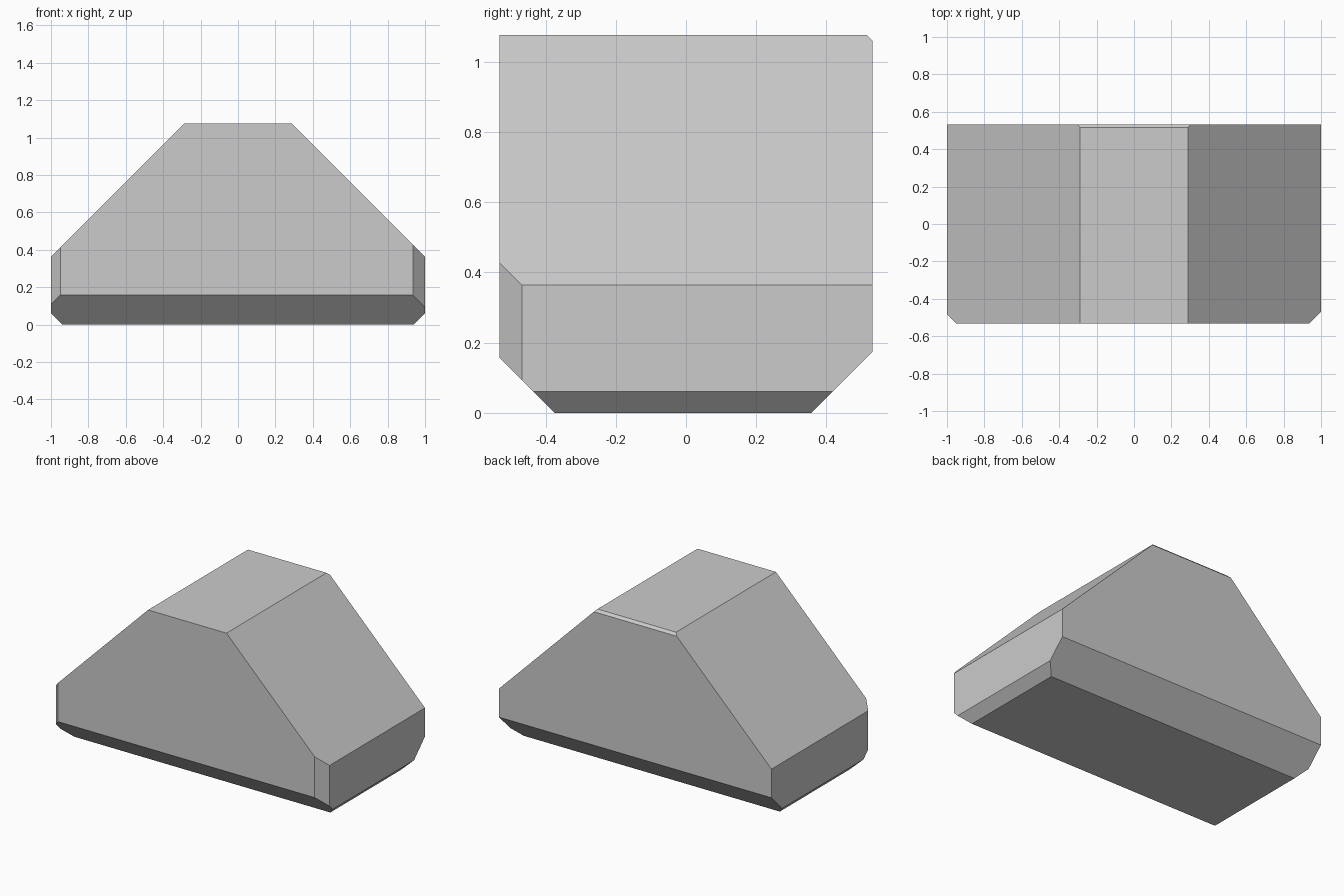
import bpy, bmesh
from mathutils import Vector

if "Cube" in bpy.data.objects:
    bpy.data.objects.remove(bpy.data.objects["Cube"])

HALF_X, HALF_Y, HEIGHT = 1.0, 0.532, 1.076


def cut(bm, normal, dist):
    """Slice off everything where point . normal > dist and cap the opening."""
    n = Vector(normal)
    res = bmesh.ops.bisect_plane(
        bm, geom=bm.verts[:] + bm.edges[:] + bm.faces[:], dist=1e-5,
        plane_co=n * dist / n.length_squared, plane_no=n, clear_outer=True)
    edges = [e for e in res["geom_cut"] if isinstance(e, bmesh.types.BMEdge)]
    bmesh.ops.contextual_create(bm, geom=edges)


# Block the body is carved from
bm = bmesh.new()
bmesh.ops.create_cube(bm, size=1)
for v in bm.verts:
    v.co = (v.co.x * 2 * HALF_X, v.co.y * 2 * HALF_Y, (v.co.z + 0.5) * HEIGHT)

# Roof slopes and lower side chamfers, mirrored left and right
for s in (-1, 1):
    cut(bm, (s, 0, 1), 1.364)
    cut(bm, (s, 0, -1), 0.94)

# Lower front and back chamfers, small top back chamfer
cut(bm, (0, -1, -1), 0.374)
cut(bm, (0, 1, -1), 0.358)
cut(bm, (0, 1, 1), 1.592)

# Upright front corner chamfers (slightly different sizes)
cut(bm, (1, -1, 0), 1.468)
cut(bm, (-1, -1, 0), 1.482)

bmesh.ops.recalc_face_normals(bm, faces=bm.faces[:])
mesh = bpy.data.meshes.new("chamfered_block")
bm.to_mesh(mesh)
bm.free()
bpy.context.collection.objects.link(bpy.data.objects.new("chamfered_block", mesh))
